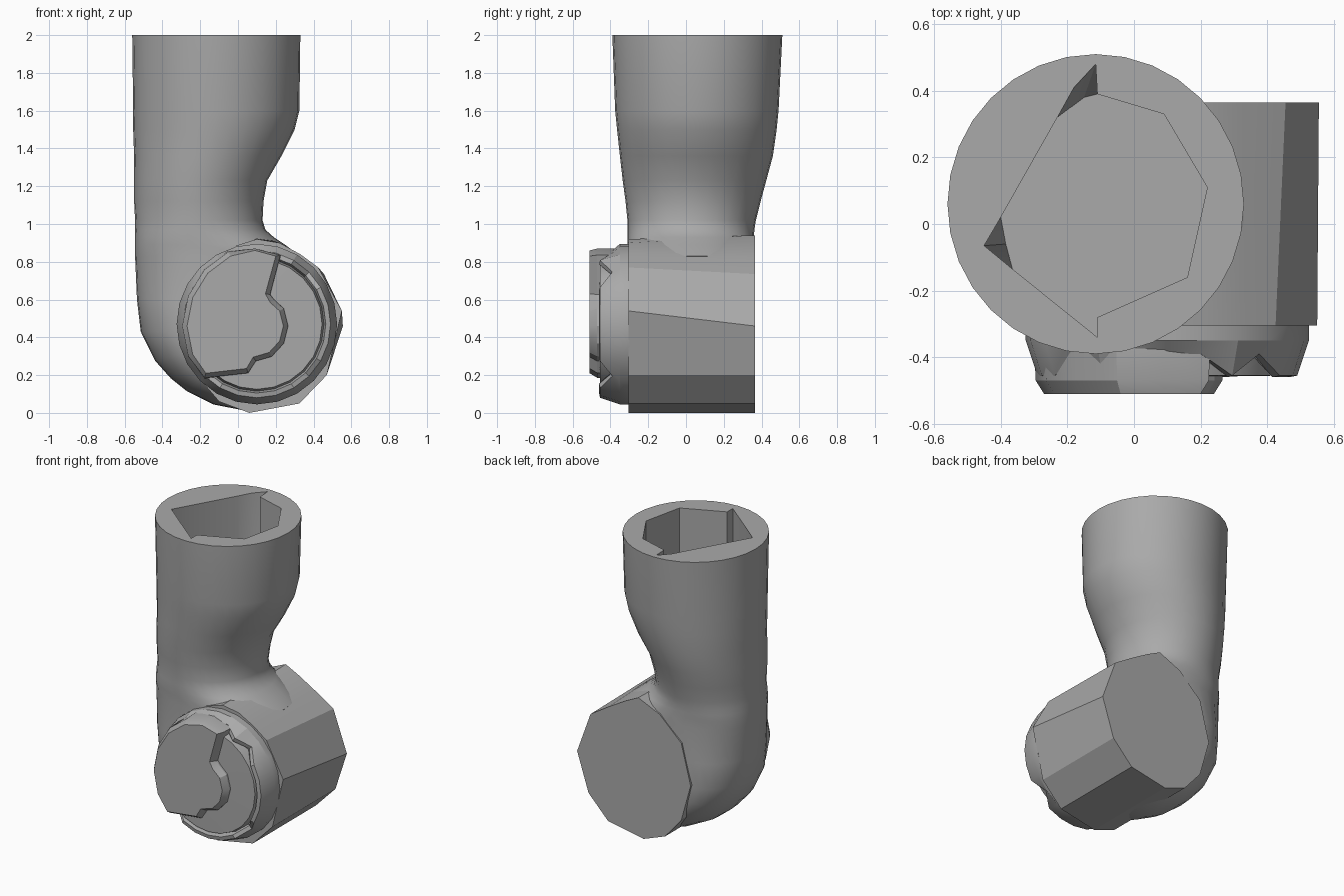
import bpy, bmesh
from math import sin, cos, radians, tau, copysign
from mathutils import Vector

cube = bpy.data.objects.get("Cube")
if cube:
    bpy.data.objects.remove(cube)

grey = bpy.data.materials.new("mid grey")
grey.use_nodes = True
colour = (0.4, 0.4, 0.4, 1)
grey.diffuse_color = colour
grey.node_tree.nodes["Principled BSDF"].inputs["Base Color"].default_value = colour


def loft(name, rings, angle=30):
    """Skin a list of equal-length rings and close both ends."""
    bm = bmesh.new()
    loops = [[bm.verts.new(p) for p in ring] for ring in rings]
    for a, b in zip(loops, loops[1:]):
        for i in range(len(a)):
            j = (i + 1) % len(a)
            bm.faces.new((a[i], a[j], b[j], b[i]))
    bm.faces.new(loops[0])
    bm.faces.new(loops[-1])
    bmesh.ops.recalc_face_normals(bm, faces=bm.faces)
    mesh = bpy.data.meshes.new(name)
    bm.to_mesh(mesh)
    bm.free()
    ob = bpy.data.objects.new(name, mesh)
    bpy.context.collection.objects.link(ob)
    mesh.materials.append(grey)
    smooth(ob, angle)
    return ob


def smooth(ob, angle):
    bpy.ops.object.select_all(action="DESELECT")
    ob.select_set(True)
    bpy.context.view_layer.objects.active = ob
    bpy.ops.object.shade_smooth_by_angle(angle=radians(angle))


def section(centre, u, ru, rv, power=1.0, n=32):
    """Rounded ring spanned by direction u and the y axis."""
    ring = []
    for i in range(n):
        c, s = cos(tau * i / n), sin(tau * i / n)
        c, s = (copysign(abs(k) ** power, k) for k in (c, s))
        ring.append(centre + u * (ru * c) + Vector((0, rv * s, 0)))
    return ring


# Sleeve, narrowing to the wrist then flaring into the joint:
# height, x range, y range, corner power
rings = []
for z, x0, x1, y0, y1, power in [
    (2.0, -0.56, 0.33, -0.39, 0.51, 1),
    (1.6, -0.555, 0.325, -0.375, 0.49, 1),
    (1.5, -0.555, 0.3, -0.365, 0.48, 1),
    (1.36, -0.55, 0.23, -0.35, 0.46, 1),
    (1.23, -0.55, 0.155, -0.335, 0.425, 1),
    (1.12, -0.55, 0.135, -0.32, 0.395, 1),
    (1.02, -0.545, 0.13, -0.31, 0.37, 1),
    (0.97, -0.545, 0.145, -0.31, 0.362, 0.95),
    (0.93, -0.545, 0.19, -0.31, 0.36, 0.9),
    (0.89, -0.545, 0.25, -0.31, 0.36, 0.85),
    (0.83, -0.545, 0.33, -0.31, 0.36, 0.85),
    (0.6, -0.535, 0.13, -0.31, 0.36, 0.92),
]:
    centre = Vector(((x0 + x1) / 2, (y0 + y1) / 2, z))
    rings.append(section(centre, Vector((1, 0, 0)), (x1 - x0) / 2, (y1 - y0) / 2, power))

# Elbow, sweeping under the joint: turn, reach from the pivot
pivot = Vector((0.13, 0.025, 0.43))
for turn, reach in [(180, 0.645), (195, 0.59), (207, 0.545), (218, 0.51),
                    (236, 0.465), (260, 0.428), (275, 0.4)]:
    d = Vector((cos(radians(turn)), 0, sin(radians(turn))))
    centre = pivot + d * (reach + 0.03) / 2
    rings.append(section(centre, -d, (reach - 0.03) / 2, 0.335, 0.92))
sleeve = loft("sleeve", rings, 35)

# Angular socket cut down into the sleeve, tapering at two corners
hole = [(-0.11, 0.39), (0.09, 0.33), (0.22, 0.11), (0.16, -0.16),
        (-0.11, -0.28), (-0.11, -0.34), (-0.365, -0.135), (-0.45, -0.065),
        (-0.4, 0.02), (-0.23, 0.32), (-0.18, 0.41), (-0.115, 0.48)]
floor = list(hole)
floor[7] = (-0.385, -0.06)
floor[10:] = [(-0.19, 0.35), (-0.15, 0.38)]
cutter = loft("socket_cutter", [[(x, y, z) for x, y in outline]
                                for z, outline in ((1.47, floor), (2, hole), (2.2, hole))])
cutter.hide_render = True
cut = sleeve.modifiers.new("socket", "BOOLEAN")
cut.operation = "DIFFERENCE"
cut.solver = "EXACT"
cut.object = cutter
bpy.context.view_layer.objects.active = sleeve
bpy.ops.object.modifier_apply(modifier=cut.name)
bpy.data.objects.remove(cutter)
smooth(sleeve, 35)

# Faceted joint barrel running front to back, its ridges slightly skewed
front = [(0.06, 0), (0.325, 0.05), (0.47, 0.2), (0.55, 0.54), (0.425, 0.77),
         (0.33, 0.84), (0.22, 0.9), (0.1, 0.92), (-0.06, 0.87),
         (-0.22, 0.72), (-0.29, 0.45), (-0.22, 0.2), (-0.1, 0.06)]
back = list(front)
back[3:8] = [(0.555, 0.46), (0.455, 0.735), (0.32, 0.82), (0.2, 0.89), (0.1, 0.94)]
loft("joint_barrel", [[(x, y, z) for x, z in outline]
                      for y, outline in ((-0.305, front), (0.365, back))], 15)

# Front cap: turned rim with a groove and notches around it
notches = (3, 5, 6, 7, 9, 15, 21)
rings = []
for r, y in [(0.425, -0.3), (0.425, -0.35), (0.39, -0.455), (0.365, -0.46),
             (0.355, -0.42), (0.345, -0.455), (0.02, -0.46)]:
    ring = []
    for i in range(24):
        depth = max(y, -0.39) if i in notches and r > 0.35 else y
        a = tau * i / 24
        ring.append((0.1 + r * cos(a), depth, 0.47 + r * sin(a)))
    rings.append(ring)
loft("front_cap", rings, 25)

# Raised plate with a curved lobe on its right edge and sloping sides
plate = [(0.2, 0.83), (0.145, 0.63), (0.17, 0.585), (0.22, 0.54), (0.24, 0.46),
         (0.22, 0.38), (0.165, 0.32), (0.08, 0.295), (0.045, 0.235), (-0.17, 0.21),
         (-0.24, 0.31), (-0.27, 0.46), (-0.24, 0.61), (-0.16, 0.74),
         (-0.04, 0.83), (0.09, 0.86)]


def widened(points, gap):
    """Push a clockwise outline outwards by a gap."""
    out = []
    for i, p in enumerate(points):
        along = Vector(points[(i + 1) % len(points)]) - Vector(points[i - 1])
        side = Vector((-along.y, along.x)).normalized()
        out.append(Vector(p) + side * gap)
    return out


# The top edge of the plate stays level with the rim
rings = [[(p.x, y, min(p.y, 0.87)) for p in widened(plate, gap)]
         for y, gap in ((-0.37, 0.03), (-0.47, 0.025), (-0.51, 0))]
loft("raised_plate", rings, 25)
